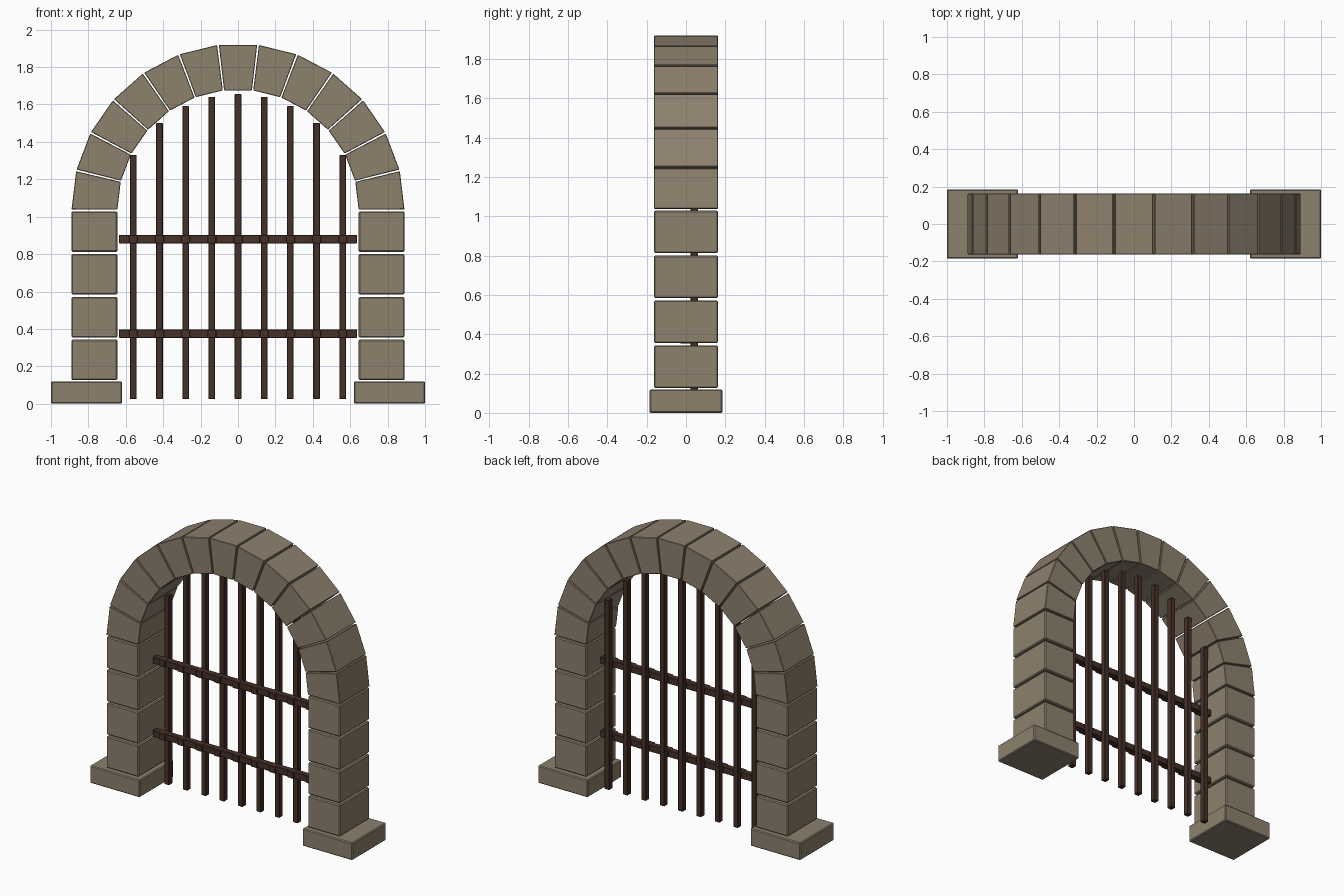
import bpy, bmesh, math

if "Cube" in bpy.data.objects:
    bpy.data.objects.remove(bpy.data.objects["Cube"])

def material(name, rgb):
    m = bpy.data.materials.new(name)
    m.diffuse_color = (*rgb, 1)
    m.use_nodes = True
    m.node_tree.nodes["Principled BSDF"].inputs["Base Color"].default_value = m.diffuse_color
    return m

STONE = material("warm grey stone", (0.27, 0.22, 0.155))
IRON = material("rusty dark iron", (0.062, 0.030, 0.022))
SPRING, R_IN, R_OUT, DEPTH = 1.035, 0.645, 0.89, 0.1625

def prism(name, outline, y0, y1, mat, bevel):
    """Extrude an x-z outline from y0 to y1 and chamfer its edges."""
    bm = bmesh.new()
    face = bm.faces.new([bm.verts.new((x, y0, z)) for x, z in outline])
    ext = bmesh.ops.extrude_face_region(bm, geom=[face])
    verts = [v for v in ext["geom"] if isinstance(v, bmesh.types.BMVert)]
    bmesh.ops.translate(bm, verts=verts, vec=(0, y1 - y0, 0))
    bmesh.ops.bevel(bm, geom=bm.edges[:], offset=bevel, segments=1,
                    affect='EDGES', profile=0.5)
    bmesh.ops.recalc_face_normals(bm, faces=bm.faces[:])
    me = bpy.data.meshes.new(name)
    bm.to_mesh(me)
    bm.free()
    me.materials.append(mat)
    ob = bpy.data.objects.new(name, me)
    bpy.context.collection.objects.link(ob)
    return ob

def box(name, x0, x1, y0, y1, z0, z1, mat, bevel):
    return prism(name, [(x0, z0), (x1, z0), (x1, z1), (x0, z1)], y0, y1, mat, bevel)

# Plinths and pillar blocks on both sides
for side, s in (("left", -1), ("right", 1)):
    a, b = sorted((s * 0.62, s * 1.0))
    box(f"{side}_plinth", a, b, -0.185, 0.185, 0, 0.12, STONE, 0.006)
    a, b = sorted((s * R_IN, s * R_OUT))
    pitch = (SPRING - 0.12) / 4
    for i in range(4):
        z = 0.12 + i * pitch
        box(f"{side}_pillar_block_{i + 1}", a, b, -DEPTH, DEPTH,
            z + 0.006, z + pitch - 0.006, STONE, 0.006)

# Arch of thirteen wedge stones
N = 13
GAP = math.radians(0.3)
for i in range(N):
    a0 = math.pi * i / N + GAP
    a1 = math.pi * (i + 1) / N - GAP
    pts = [(r * math.cos(a), SPRING + r * math.sin(a))
           for r, a in ((R_IN, a0), (R_OUT, a0), (R_OUT, a1), (R_IN, a1))]
    prism(f"arch_stone_{i + 1}", pts, -DEPTH, DEPTH, STONE, 0.003)

# Upright bars following the arch
RAILS = (0.375, 0.88)
for i in range(9):
    x = (i - 4) * 0.14
    top = SPRING + math.sqrt(R_IN ** 2 - x ** 2) - 0.024
    box(f"upright_bar_{i + 1}", x - 0.018, x + 0.018, 0.024, 0.062, 0.025, top, IRON, 0.003)
    # Square rivet plates where bars cross the rails
    for j, z in enumerate(RAILS):
        box(f"rivet_plate_{i + 1}_{j + 1}", x - 0.024, x + 0.024, -0.029, 0.026,
            z - 0.023, z + 0.023, IRON, 0.003)

# Cross rails
for j, z in enumerate(RAILS):
    box(f"cross_rail_{j + 1}", -0.637, 0.637, -0.02, 0.024, z - 0.0225, z + 0.0225, IRON, 0.003)
